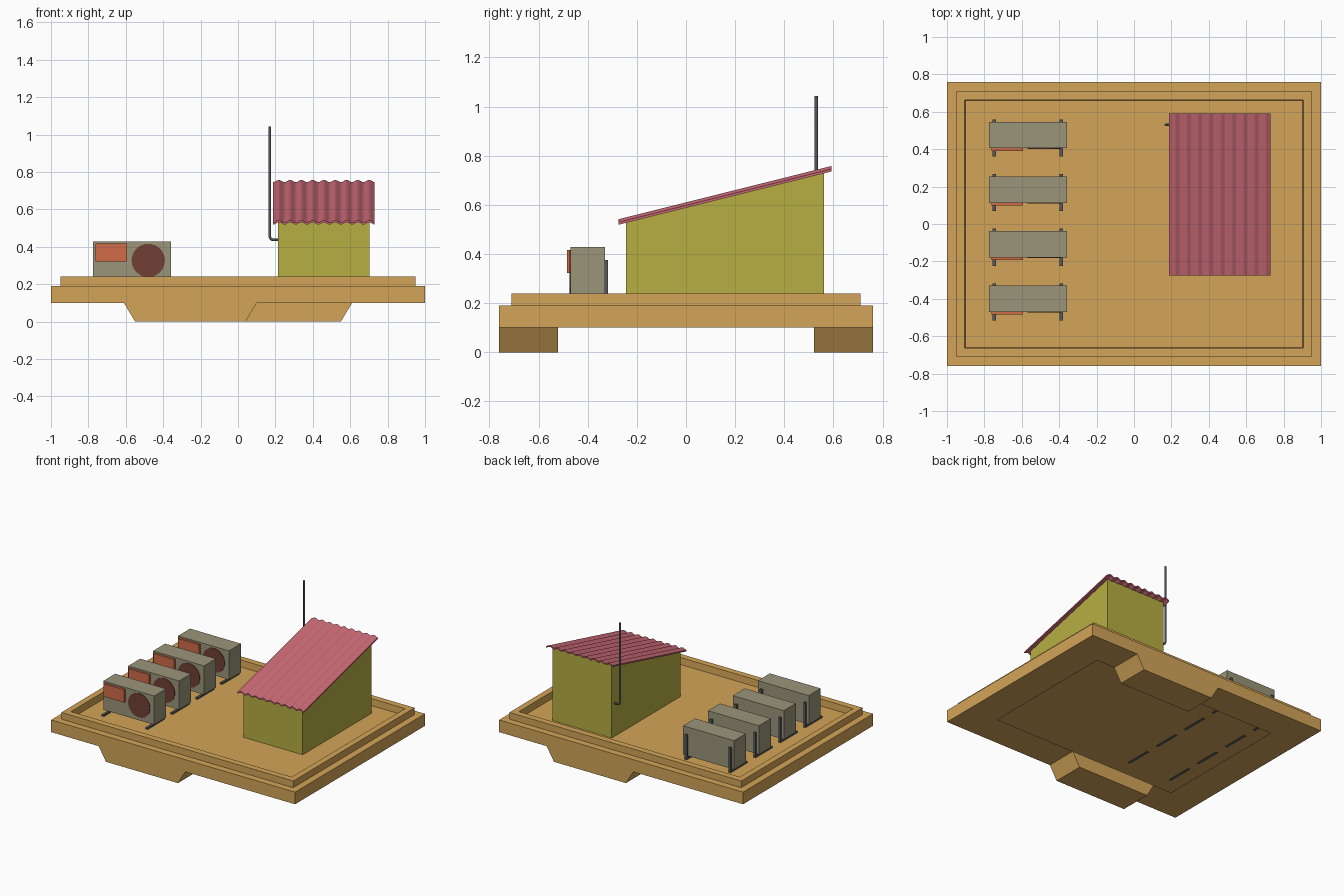
import bpy, bmesh, math
from mathutils import Vector

if "Cube" in bpy.data.objects:
    bpy.data.objects.remove(bpy.data.objects["Cube"])


def lin(c):
    c /= 255
    return c / 12.92 if c <= 0.04045 else ((c + 0.055) / 1.055) ** 2.4


def material(name, r, g, b):
    m = bpy.data.materials.new(name)
    m.diffuse_color = (lin(r), lin(g), lin(b), 1)
    m.use_nodes = True
    m.node_tree.nodes["Principled BSDF"].inputs["Base Color"].default_value = m.diffuse_color
    return m


SAND = material("sand_base", 212, 165, 88)
OLIVE = material("olive_wall", 182, 175, 66)
PINK = material("pink_roof", 202, 106, 118)
GREY = material("warm_grey_casing", 155, 149, 122)
ORANGE = material("orange_panel", 210, 107, 70)
MAROON = material("maroon_fan", 114, 64, 54)
METAL = material("dark_metal", 86, 89, 93)


def finish(name, bm, mat, fix=True):
    if fix:
        bmesh.ops.recalc_face_normals(bm, faces=bm.faces)
    me = bpy.data.meshes.new(name)
    bm.to_mesh(me)
    bm.free()
    me.materials.append(mat)
    ob = bpy.data.objects.new(name, me)
    bpy.context.collection.objects.link(ob)
    return ob


def box(name, lo, hi, mat):
    bm = bmesh.new()
    bmesh.ops.create_cube(bm, size=1)
    for v in bm.verts:
        v.co = Vector([(a + b) / 2 + c * (b - a) for a, b, c in zip(lo, hi, v.co)])
    return finish(name, bm, mat)


def prism(name, outline, axis, lo, hi, mat, open_bottom=False):
    """Extrude a 2D outline along x (outline = y,z) or y (outline = x,z)."""
    bm = bmesh.new()
    place = (lambda p, t: (t, p[0], p[1])) if axis == "x" else (lambda p, t: (p[0], t, p[1]))
    a = [bm.verts.new(place(p, lo)) for p in outline]
    b = [bm.verts.new(place(p, hi)) for p in outline]
    bm.faces.new(a)
    bm.faces.new(b)
    n = len(a)
    for i in range(n):
        j = (i + 1) % n
        bm.faces.new((a[i], a[j], b[j], b[i]))
    ob_faces = bm.faces
    bmesh.ops.recalc_face_normals(bm, faces=ob_faces)
    if open_bottom:
        low = [f for f in bm.faces if f.normal.z < -0.9]
        bmesh.ops.delete(bm, geom=low, context="FACES_ONLY")
    return finish(name, bm, mat, fix=False)


# Base tray: hollow shell open underneath, with ledge, raised rim and floor
FLOOR = 0.19
bm = bmesh.new()
loops = []
for x, y, z in [(0.76, 0.52, 0.10), (1, 0.76, 0.10), (1, 0.76, 0.19), (0.95, 0.71, 0.19),
                (0.95, 0.71, 0.24), (0.905, 0.663, 0.24), (0.902, 0.66, FLOOR)]:
    loops.append([bm.verts.new((sx * x, sy * y, z))
                  for sx, sy in ((-1, -1), (1, -1), (1, 1), (-1, 1))])
for a, b in zip(loops, loops[1:]):
    for i in range(4):
        j = (i + 1) % 4
        bm.faces.new((a[i], a[j], b[j], b[i]))
bm.faces.new(loops[-1])
finish("base_tray", bm, SAND, fix=False)

# Two tapered feet, staggered front and back
for name, s in (("front_foot", 1), ("back_foot", -1)):
    pts = [(-0.61 * s, 0.10), (-0.55 * s, 0), (0.04 * s, 0), (0.10 * s, 0.10)]
    prism(name, pts, "y", -0.76 * s, -0.52 * s, SAND)

# Shed walls with sloping top
prism("shed_walls", [(-0.245, FLOOR), (0.562, FLOOR), (0.562, 0.732), (-0.245, 0.53)],
      "x", 0.215, 0.702, OLIVE, open_bottom=True)

# Corrugated roof sheet: wavy profile swept down the slope
WAVES, STEPS = 9, 8
top, under = [], []
for i in range(WAVES * STEPS + 1):
    x = 0.188 + 0.543 * i / (WAVES * STEPS)
    z = -0.006 * math.cos(math.tau * i / STEPS)
    top.append((x, z + 0.005))
    under.append((x, z - 0.005))
roof = prism("shed_roof", top + under[::-1], "y", -0.275, 0.592, PINK)
for v in roof.data.vertices:
    v.co.z += 0.53 + (v.co.y + 0.275) * 0.25
bpy.context.view_layer.objects.active = roof
roof.select_set(True)
bpy.ops.object.shade_smooth_by_angle(angle=math.radians(40))
roof.select_set(False)

# Flue pipe: out of the side wall, round an elbow, straight up
cu = bpy.data.curves.new("flue_pipe", "CURVE")
cu.dimensions = "3D"
cu.bevel_depth = 0.007
cu.bevel_resolution = 2
cu.use_fill_caps = True
path = [(0.22, 0.437)]
for k in range(5):
    t = math.pi / 2 * k / 4
    path.append((0.19 - 0.02 * math.sin(t), 0.457 - 0.02 * math.cos(t)))
path.append((0.17, 1.042))
sp = cu.splines.new("POLY")
sp.points.add(len(path) - 1)
for p, (x, z) in zip(sp.points, path):
    p.co = (x, 0.53, z, 1)
cu.materials.append(METAL)
bpy.context.collection.objects.link(bpy.data.objects.new("flue_pipe", cu))

# Four cooling units in a row
for n in range(4):
    y = -0.47 + 0.2917 * n  # front of the casing
    tag = "_%d" % (n + 1)
    box("unit_casing" + tag, (-0.775, y, 0.215), (-0.358, y + 0.14, 0.428), GREY)
    box("unit_panel" + tag, (-0.763, y - 0.015, 0.322), (-0.593, y + 0.005, 0.417), ORANGE)
    # Round fan plate
    pts = [(-0.48 + 0.089 * math.cos(math.tau * k / 32), 0.327 + 0.089 * math.sin(math.tau * k / 32))
           for k in range(32)]
    prism("unit_fan" + tag, pts, "y", y - 0.004, y + 0.003, MAROON)
    # L-shaped brackets: foot bar plus rear upright
    for side, x in (("left", -0.748), ("right", -0.389)):
        pts = [(y - 0.045, 0.186), (y + 0.153, 0.186), (y + 0.153, 0.375),
               (y + 0.138, 0.375), (y + 0.138, 0.215), (y + 0.13, 0.202), (y - 0.045, 0.202)]
        prism("unit_bracket_" + side + tag, pts, "x", x - 0.009, x + 0.009, METAL)
